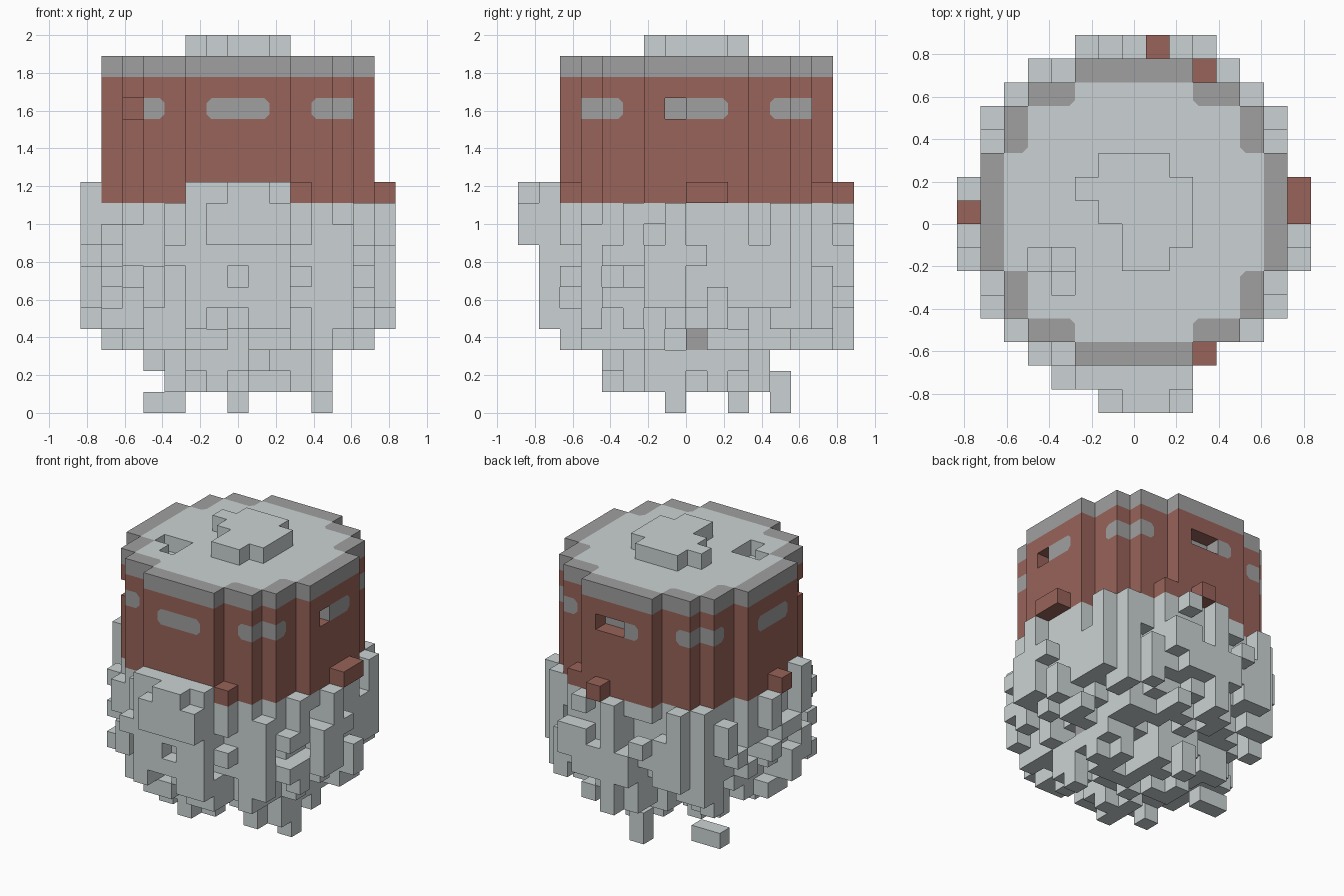
import bpy, bmesh, random
from mathutils import Vector

random.seed(7)
old = bpy.data.objects.get("Cube")
if old:
    bpy.data.objects.remove(old, do_unlink=True)

U = 1 / 9          # edge of one block
Y_SHIFT = U / 2    # centre of the round plan
CORNER = 0.026     # cut on the corners of painted areas


def make_material(name, rgb):
    mat = bpy.data.materials.new(name)
    mat.use_nodes = True
    color = (*rgb, 1)
    mat.diffuse_color = color
    mat.node_tree.nodes["Principled BSDF"].inputs["Base Color"].default_value = color
    return mat


STONE, TRIM, CLAY = range(3)
materials = [make_material("pale_stone", (0.6, 0.65, 0.655)),
             make_material("grey_trim", (0.35, 0.35, 0.35)),
             make_material("red_clay", (0.315, 0.125, 0.1))]

# Round plan made of blocks, and the ring of blocks just outside it
HALF_WIDTH = [6, 6, 6, 5, 5, 4, 2]
disc = {(i, j) for j in range(-6, 7) for i in range(-6, 7)
        if abs(i) <= HALF_WIDTH[abs(j)]}


def neighbours(i, j):
    return [(i + 1, j), (i - 1, j), (i, j + 1), (i, j - 1)]


rim = {c for c in disc if any(n not in disc for n in neighbours(*c))}
inside = disc - rim
ring = {n for c in disc for n in neighbours(*c)} - disc
ring -= {(7, 2), (-7, 2), (4, -6)}

# Clay drum, with missing window blocks and stray clay blocks at its foot
drum = {(i, j, k) for i, j in disc for k in range(10, 16)}
drum -= {(-5, -4, 14), (6, -1, 14), (0, 6, 14), (1, 6, 14), (-3, -2, 15)}
drum |= {(7, 0, 10), (7, 1, 10), (-7, 0, 10), (3, -6, 10), (3, 6, 10), (1, 7, 10)}

# Roof slab with a small broken gap, and the raised patch on it
roof = {(i, j, 16) for i, j in disc} - {(-4, -2, 16), (-3, -2, 16), (-3, -3, 16)}
patch_rows = {2: (-1, 1), 1: (-2, 2), 0: (-1, 2), -1: (0, 2), -2: (0, 1)}
patch = {(i, j, 17) for j, (a, b) in patch_rows.items() for i in range(a, b + 1)}

# Ragged stone base: columns hanging to uneven depths
rock = set()
for i, j in sorted(disc):
    r = (i * i + j * j) ** 0.5
    if r < 3.3:
        low = random.choice([1, 1, 2, 3])
    elif r < 4.6:
        low = random.choice([1, 2, 3, 4])
    else:
        low = random.choice([3, 3, 4, 5])
    if not (-3 <= i <= 4 and -4 <= j <= 3):
        low = max(low, 3)
    for k in range(low, 10):
        if (i, j) in rim and k < 9 and random.random() < 0.14:
            continue
        rock.add((i, j, k))

# Loose crust around the base
for i, j in sorted(ring):
    top = random.choice([6, 7, 8, 9, 9])
    low = random.choice([4, 5, 5, 6])
    for k in range(low, top + 1):
        if random.random() < 0.75:
            rock.add((i, j, k))

# Front ledge and the buttress columns under it and at the corners
rock |= {(i, -7, k) for i in range(-2, 3) for k in range(8, 11)}
rock |= {(i, -7, k) for i in (1, 2) for k in range(4, 8)}
rock |= {(i, -8, k) for i in range(-1, 3) for k in (8, 9)}
rock |= {(i, j, k) for i, j in ((-5, 5), (4, -5)) for k in range(4, 10)}

# Side lumps and the lowest loose blocks
rock |= {(0, -8, 10), (1, -8, 10), (-3, -7, 7), (3, 7, 6), (3, 7, 7), (-2, 7, 7)}
rock |= {(-7, -2, 9), (-7, -2, 10), (-7, 1, 9)}
rock |= {(-4, 2, 0), (-3, 2, 0), (0, 4, 0), (0, 4, 1), (4, -1, 0), (4, -1, 1),
         (4, -1, 2), (-4, 2, 2)}
rock |= {(-6, 0, 3), (6, 2, 3), (2, -6, 3), (-1, 6, 3), (0, 7, 3), (4, 0, 3)}

# Recess that leaves one grey block showing low on the side
rock -= {(i, 0, 3) for i in (5, 6, 7)} | {(7, 0, 4)}

filled = drum | roof | patch | rock


# Colour rules
def drum_color(cell, normal):
    i, j, k = cell
    corner = 4 <= abs(i) <= 5 and 4 <= abs(j) <= 5
    in_window = abs(i) <= 1 or abs(j) <= 1 or corner
    if k == 14 and in_window and normal[2] == 0:
        return TRIM
    return STONE if (i, j) in inside and k >= 14 else CLAY


def roof_color(cell, normal):
    return TRIM if cell[:2] in rim else STONE


def rock_color(cell, normal):
    return TRIM if cell == (4, 0, 3) and normal[0] == 1 else STONE


def patch_color(cell, normal):
    return STONE


def soften_corners(bm):
    """Clip each painted corner that lies within one flat surface."""
    bm.normal_update()
    for v in list(bm.verts):
        faces = list(v.link_faces)
        if len(faces) != 4 or any(f.normal.dot(faces[0].normal) < 0.99 for f in faces):
            continue
        colors = [f.material_index for f in faces]
        odd = [f for f in faces if colors.count(f.material_index) == 1]
        if len(odd) != 1 or len(set(colors)) != 2:
            continue
        face = odd[0]
        other = next(c for c in colors if c != face.material_index)
        ends = []
        for edge in [e for e in face.edges if v in e.verts]:
            ends.append(bmesh.utils.edge_split(edge, v, CORNER / edge.calc_length())[1])
        pieces = [face, bmesh.utils.face_split(face, *ends)[0]]
        next(f for f in pieces if v in f.verts).material_index = other


def build_blocks(name, cells, color_rule):
    """Mesh of the exposed block faces only."""
    bm = bmesh.new()
    points = {}
    for cell in sorted(cells):
        for axis in range(3):
            for sign in (-1, 1):
                normal = [0, 0, 0]
                normal[axis] = sign
                if tuple(c + n for c, n in zip(cell, normal)) in filled:
                    continue
                n = Vector(normal)
                a = Vector([int(q == (axis + 1) % 3) for q in range(3)])
                b = n.cross(a)
                corners = []
                for s, t in ((-1, -1), (1, -1), (1, 1), (-1, 1)):
                    p = Vector(cell) * 2 + n + a * s + b * t
                    key = tuple(round(v) for v in p)
                    if key not in points:
                        x, y, z = (v * U / 2 for v in key)
                        points[key] = bm.verts.new((x, y + Y_SHIFT, z + U / 2))
                    corners.append(points[key])
                face = bm.faces.new(corners)
                face.material_index = color_rule(cell, normal)
    soften_corners(bm)
    # Join coplanar squares of one colour into larger faces
    bmesh.ops.dissolve_limit(bm, angle_limit=0.01, verts=bm.verts, edges=bm.edges,
                             delimit={'MATERIAL'})
    mesh = bpy.data.meshes.new(name)
    bm.to_mesh(mesh)
    bm.free()
    for mat in materials:
        mesh.materials.append(mat)
    obj = bpy.data.objects.new(name, mesh)
    bpy.context.collection.objects.link(obj)


build_blocks("clay_drum", drum, drum_color)
build_blocks("roof_slab", roof, roof_color)
build_blocks("roof_patch", patch, patch_color)
build_blocks("stone_base", rock, rock_color)
